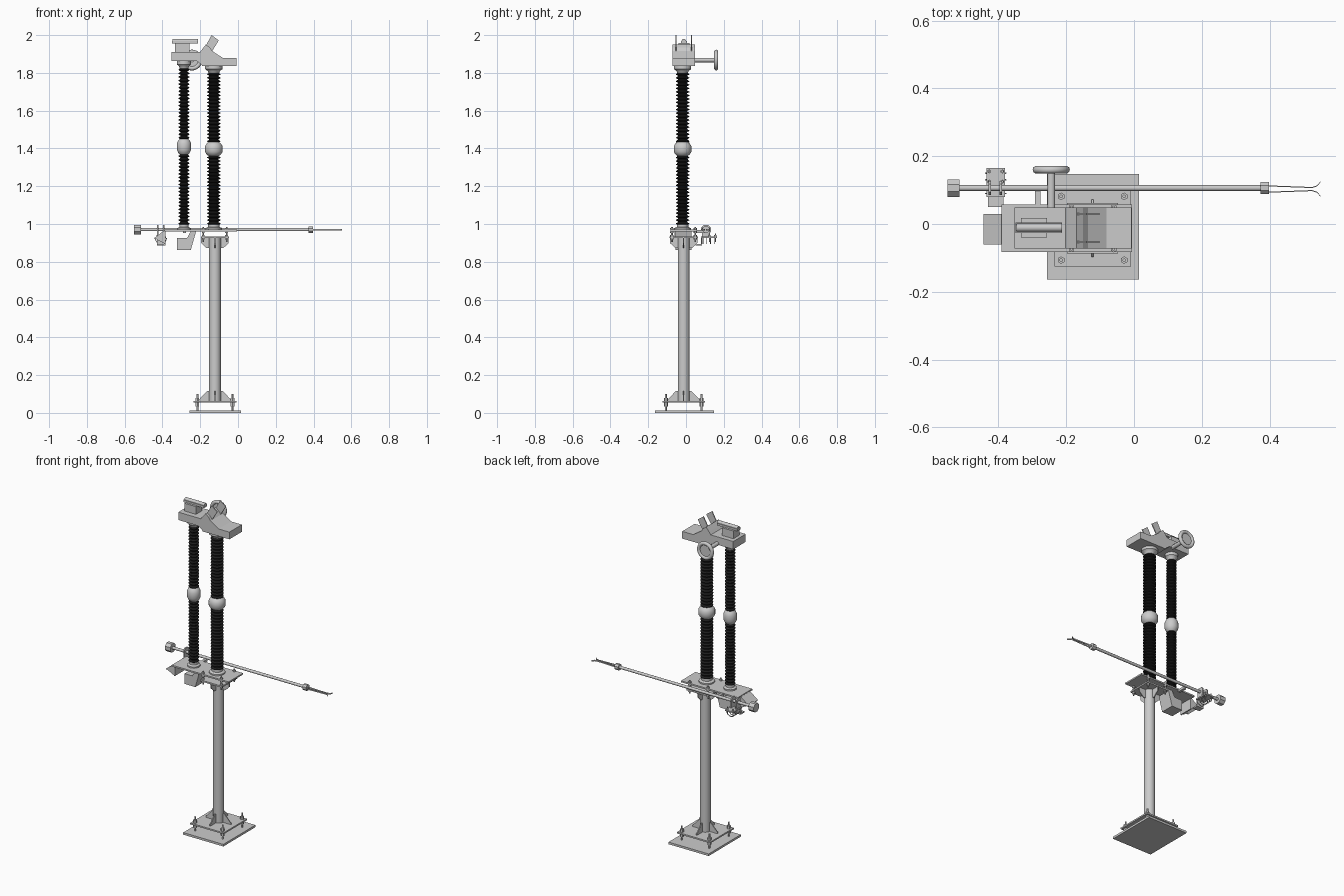
import bpy, bmesh, math
from mathutils import Vector

if "Cube" in bpy.data.objects:
    bpy.data.objects.remove(bpy.data.objects["Cube"])

BLACK = bpy.data.materials.new("black_ceramic")
BLACK.diffuse_color = (0.012, 0.012, 0.012, 1)
BLACK.use_nodes = True
BLACK.node_tree.nodes["Principled BSDF"].inputs["Base Color"].default_value = BLACK.diffuse_color
PX, PY = -0.122, -0.0125          # post axis


def make(name, bm, smooth=False, mat=None):
    bmesh.ops.recalc_face_normals(bm, faces=bm.faces)
    me = bpy.data.meshes.new(name)
    bm.to_mesh(me)
    bm.free()
    ob = bpy.data.objects.new(name, me)
    bpy.context.collection.objects.link(ob)
    if mat:
        me.materials.append(mat)
    if smooth:
        bpy.ops.object.select_all(action='DESELECT')
        ob.select_set(True)
        bpy.context.view_layer.objects.active = ob
        bpy.ops.object.shade_smooth_by_angle(angle=math.radians(35))
    return ob


def prism(name, pts, a, b, axis='y'):
    """Extrude a profile: axis y takes (x,z), axis x takes (y,z), axis z takes (x,y)."""
    put = {'y': lambda p, t: (p[0], t, p[1]), 'x': lambda p, t: (t, p[0], p[1]),
           'z': lambda p, t: (p[0], p[1], t)}[axis]
    bm = bmesh.new()
    lo = [bm.verts.new(put(p, a)) for p in pts]
    hi = [bm.verts.new(put(p, b)) for p in pts]
    bm.faces.new(lo)
    bm.faces.new(hi[::-1])
    n = len(pts)
    for i in range(n):
        bm.faces.new((lo[i], lo[(i + 1) % n], hi[(i + 1) % n], hi[i]))
    return make(name, bm)


def box(name, x0, x1, y0, y1, z0, z1):
    return prism(name, [(x0, z0), (x1, z0), (x1, z1), (x0, z1)], y0, y1)


def lathe(name, prof, loc=(0, 0, 0), axis='z', seg=24, smooth=True, mat=None):
    """Revolve (radius, height) points about an axis and cap both ends."""
    put = {'z': lambda u, v, h: (u, v, h), 'x': lambda u, v, h: (h, u, v),
           'y': lambda u, v, h: (u, h, v)}[axis]
    bm = bmesh.new()
    rings = []
    for r, h in prof:
        rings.append([bm.verts.new(Vector(loc) + Vector(put(
            r * math.cos(2 * math.pi * (i + .5) / seg), r * math.sin(2 * math.pi * (i + .5) / seg), h)))
            for i in range(seg)])
    for p, q in zip(rings, rings[1:]):
        for i in range(seg):
            j = (i + 1) % seg
            bm.faces.new((p[i], p[j], q[j], q[i]))
    bm.faces.new(rings[0])
    bm.faces.new(rings[-1])
    return make(name, bm, smooth, mat)


def rod(name, r, a, b, loc, axis='z', seg=16, smooth=True):
    return lathe(name, [(r, a), (r, b)], loc, axis, seg, smooth)


def tube(name, pts, r):
    cu = bpy.data.curves.new(name, 'CURVE')
    cu.dimensions = '3D'
    cu.bevel_depth, cu.bevel_resolution, cu.use_fill_caps = r, 1, True
    sp = cu.splines.new('POLY')
    sp.points.add(len(pts) - 1)
    for p, c in zip(sp.points, pts):
        p.co = (*c, 1)
    ob = bpy.data.objects.new(name, cu)
    bpy.context.collection.objects.link(ob)
    return ob


# Base plates and post
box("ground_plate", -0.256, 0.015, -0.163, 0.147, 0, 0.013)
box("base_plate", PX - .113, PX + .113, PY - .113, PY + .113, 0.054, 0.063)
rod("post", 0.031, 0.06, 0.93, (PX, PY, 0), seg=32)
box("post_top_plate", PX - .075, PX + .075, PY - .075, PY + .075, 0.925, 0.934)

# Anchor bolts with nuts, and studs holding the platform
for sx in (-1, 1):
    for sy in (-1, 1):
        loc = (PX + .093 * sx, PY + .094 * sy, 0)
        rod("anchor_bolt", 0.005, 0.01, 0.1, loc, seg=12)
        for z0, z1 in ((0.034, 0.054), (0.063, 0.08)):
            rod("anchor_nut", 0.011, z0, z1, loc, seg=6, smooth=False)
        loc = (PX + .062 * sx, PY + .062 * sy, 0)
        rod("platform_stud", 0.0045, 0.905, 0.985, loc, seg=10)
        for z0 in (0.917, 0.934, 0.953, 0.970):
            rod("platform_nut", 0.009, z0, z0 + .008, loc, seg=6, smooth=False)

# Gussets at foot and head of the post
for s in (-1, 1):
    foot = [(.028, .063), (.085, .063), (.085, .07), (.04, .117), (.028, .117)]
    head = [(.028, .925), (.073, .925), (.073, .90), (.045, .873), (.028, .873)]
    for label, prof in (("foot_gusset", foot), ("head_gusset", head)):
        prism(label, [(PX + s * u, z) for u, z in prof], PY - .003, PY + .003)
        prism(label, [(PY + s * u, z) for u, z in prof], PX - .003, PX + .003, 'x')

# Platform
box("platform", -0.39, -0.006, -0.083, 0.057, 0.961, 0.970)


# Ribbed insulator columns
def column(x, R, zj, ztop, jr, jh):
    loc = (x, -0.018, 0)
    lathe("insulator_foot", [(R * 1.25, .97), (R * 1.25, .978), (R * .85, .984), (R * .85, .998)], loc)
    for z0, z1 in ((.995, zj - jh + .003), (zj + jh - .003, ztop)):
        n = 20
        p = (z1 - z0) / n
        prof = []
        for i in range(n):
            z = z0 + i * p
            prof += [(R * .68, z), (R, z + p * .3), (R, z + p * .45), (R * .68, z + p * .8)]
        lathe("insulator_sheds", prof + [(R * .68, z1)], loc, mat=BLACK)
    lathe("insulator_joint", [(R * .75, zj - jh), (jr * .8, zj - jh * .8), (jr, zj - jh * .4),
          (jr, zj + jh * .4), (jr * .8, zj + jh * .8), (R * .75, zj + jh)], loc)
    lathe("insulator_cap", [(R * .8, ztop - .004), (R * .9, ztop + .006), (R * 1.28, ztop + .016),
          (R * 1.28, ztop + .034)], loc)


column(-0.286, 0.029, 1.41, 1.828, 0.038, 0.042)
column(-0.128, 0.036, 1.397, 1.804, 0.047, 0.037)

# Head: two boxes, sloped hinge block, tilted blades
Y0, Y1 = -0.072, 0.048
box("head_left_box", -0.353, -0.19, Y0, Y1, 1.862, 1.91)
box("head_right_box", -0.19, -0.008, Y0, Y1, 1.836, 1.88)
prism("hinge_block", [(-.235, 1.875), (-.205, 1.905), (-.19, 1.925), (-.17, 1.95), (-.15, 1.935),
                      (-.135, 1.915), (-.08, 1.879), (-.188, 1.84)], Y0, Y1)
for y in (-0.053, 0.03):
    prism("contact_blade", [(-.2, 1.90), (-.17, 1.945), (-.14, 2.0), (-.102, 1.972), (-.14, 1.91)],
          y - .003, y + .003)
box("contact_pedestal", -0.333, -0.256, -0.04, 0.018, 1.905, 1.957)
box("contact_bar_plate", -0.35, -0.212, -0.027, 0.005, 1.955, 1.968)
rod("contact_bar", 0.012, -0.347, -0.212, (0, -0.011, 1.968), 'x', 16)

# Grading ring on its stem
rod("ring_stem", 0.012, 0.04, 0.158, (-0.244, 0, 1.868), 'y')
rod("ring_disc", 0.046, 0.157, 0.163, (-0.244, 0, 1.868), 'y', 32)
bpy.ops.mesh.primitive_torus_add(location=(-0.244, 0.16, 1.868), rotation=(math.pi / 2, 0, 0),
                                 major_radius=0.044, minor_radius=0.011,
                                 major_segments=32, minor_segments=10)
bpy.context.object.name = "grading_ring"
bpy.ops.object.shade_smooth()

# Earthing arm with counterweight, collar and prongs
AY, AZ = 0.106, 0.97
rod("arm", 0.0085, -0.52, 0.39, (0, AY, AZ), 'x')
rod("counterweight", 0.028, -0.55, -0.514, (0, AY, AZ), 'x', 8, False)
rod("arm_collar", 0.019, 0.373, 0.398, (0, AY, AZ), 'x', 8, False)
for s in (-1, 1):
    path = [(.39, .008), (.525, .003), (.54, .008), (.55, .02)]
    pts = [(x, AY - .003 + s * d) for x, d in path] + [(x, AY - .003 + s * (d + .003)) for x, d in path[::-1]]
    prism("arm_prong", pts, AZ - .005, AZ + .003, 'z')

# Arm support and clamp
box("arm_support", -0.292, -0.276, 0.05, 0.1, 0.953, 0.968)
for x in (-0.425, -0.393):
    prism("clamp_cheek", [(.085, .935), (.127, .935), (.127, .985), (.118, .996), (.094, .996), (.085, .985)],
          x - .004, x + .004, 'x')
box("clamp_plate", -0.435, -0.38, 0.08, 0.165, 0.927, 0.935)
for x in (-0.427, -0.388):
    for y in (0.125, 0.155):
        rod("clamp_bolt", 0.003, 0.905, 0.95, (x, y, 0), seg=8)
        rod("clamp_nut", 0.006, 0.935, 0.941, (x, y, 0), seg=6, smooth=False)
box("clamp_bracket", -0.43, -0.385, 0.05, 0.085, 0.887, 0.895)
box("clamp_bracket_web", -0.43, -0.385, 0.08, 0.086, 0.887, 0.93)
for y in (0.09, 0.11, 0.13, 0.15):
    tube("clamp_hook", [(-.408 + .03 * math.cos(a), y, .927 + .032 * math.sin(a))
                        for a in [math.pi * (1 + i / 8) for i in range(9)]], 0.002)

# Drive box and end bracket under the platform
prism("drive_box", [(-.323, .862), (-.25, .862), (-.222, .961), (-.25, .961), (-.27, .925), (-.323, .925)],
      -0.055, 0.03)
prism("end_bracket_slope", [(-.444, .925), (-.385, .970), (-.385, .961), (-.44, .918)], -0.06, 0.03)
box("end_bracket_wall", -0.392, -0.385, -0.06, 0.03, 0.895, 0.965)
for y in (-0.06, 0.026):
    prism("end_bracket_side", [(-.444, .925), (-.385, .968), (-.385, .895)], y, y + .004)
